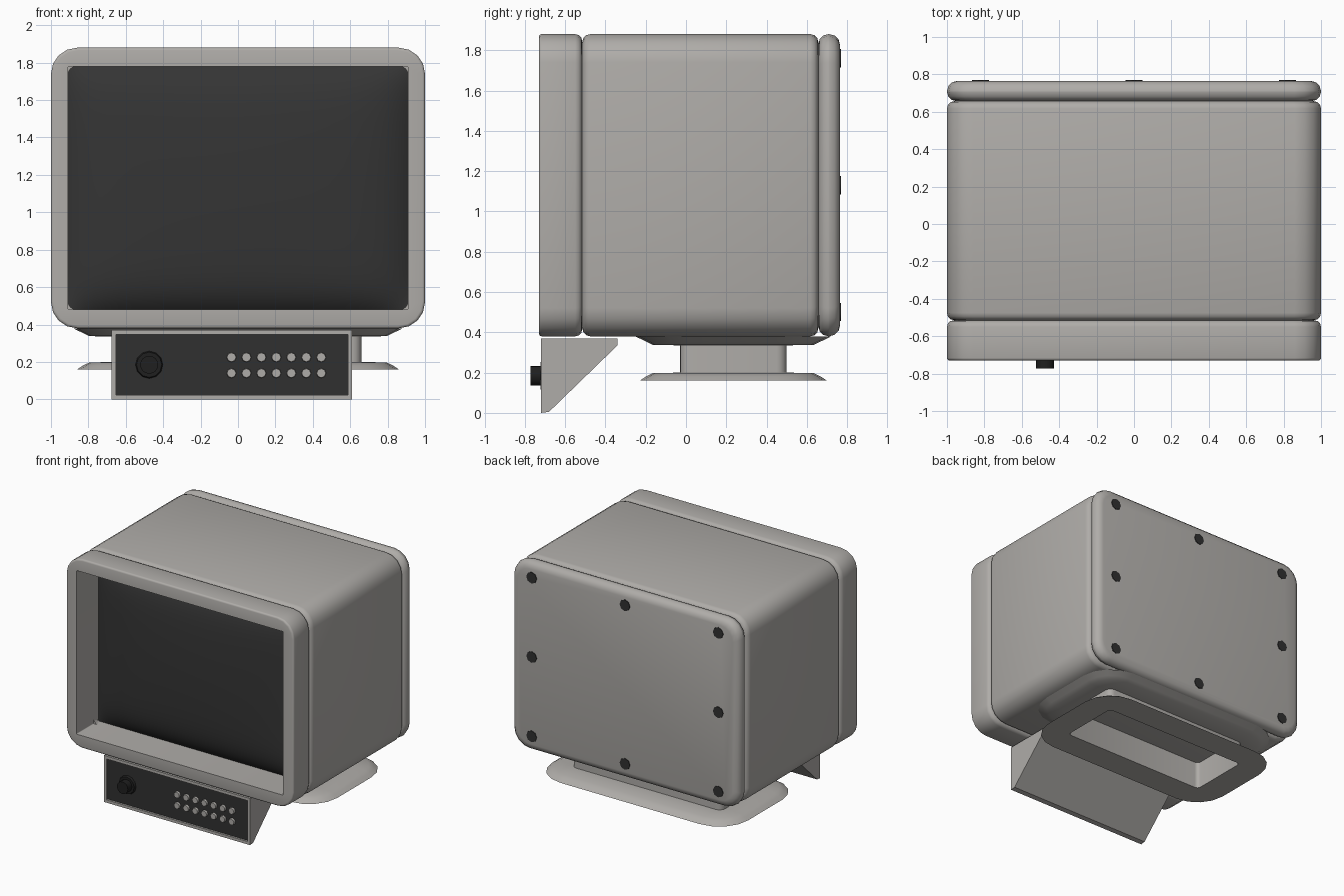
import bpy, bmesh, math
from mathutils import Matrix, Vector

if "Cube" in bpy.data.objects:
    bpy.data.objects.remove(bpy.data.objects["Cube"])


def material(name, rgb):
    m = bpy.data.materials.new(name)
    m.diffuse_color = (*rgb, 1)
    m.use_nodes = True
    m.node_tree.nodes["Principled BSDF"].inputs["Base Color"].default_value = m.diffuse_color
    return m


SHELL = material("warm grey plastic", (0.43, 0.415, 0.395))
GLASS = material("dark screen glass", (0.035, 0.035, 0.035))
PANEL = material("charcoal panel", (0.03, 0.03, 0.03))
BLACK = material("black knob", (0.014, 0.014, 0.014))


def finish(bm, name, mats, angle=40, recalc=True):
    if recalc:
        bmesh.ops.recalc_face_normals(bm, faces=bm.faces[:])
    me = bpy.data.meshes.new(name)
    bm.to_mesh(me)
    bm.free()
    for m in mats:
        me.materials.append(m)
    ob = bpy.data.objects.new(name, me)
    bpy.context.collection.objects.link(ob)
    bpy.ops.object.select_all(action='DESELECT')
    ob.select_set(True)
    bpy.context.view_layer.objects.active = ob
    bpy.ops.object.shade_smooth_by_angle(angle=math.radians(angle))
    return ob


def rounded_rect(hx, hy, r, n=4):
    pts = []
    for k, (sx, sy) in enumerate([(1, 1), (-1, 1), (-1, -1), (1, -1)]):
        for i in range(n + 1):
            a = math.pi / 2 * (k + i / n)
            pts.append((sx * (hx - r) + r * math.cos(a), sy * (hy - r) + r * math.sin(a)))
    return pts


def loft(name, loops, place, cap_start=False, cap_end=False, ring=False):
    """loops: (depth, half width, half height, corner radius)"""
    bm = bmesh.new()
    rows = [[bm.verts.new(place(u, v, d)) for u, v in rounded_rect(hx, hy, r)]
            for d, hx, hy, r in loops]
    pairs = list(zip(rows, rows[1:])) + ([(rows[-1], rows[0])] if ring else [])
    for a, b in pairs:
        n = len(a)
        for i in range(n):
            j = (i + 1) % n
            bm.faces.new((a[i], a[j], b[j], b[i]))
    if cap_start:
        bm.faces.new(rows[0])
    if cap_end:
        bm.faces.new(rows[-1])
    return finish(bm, name, [SHELL])


def case_loop(y, inset):
    return (y, 1 - inset, 0.75 - inset, 0.14 - inset * 0.6)


def arc(y, radius, toward, n=3):
    """Rounded lip ending (toward=1) or starting (toward=-1) at depth y."""
    out = []
    for i in range(n + 1):
        a = math.pi / 2 * i / n
        out.append(case_loop(y - toward * radius * (1 - math.sin(a)),
                             radius * (1 - math.cos(a))))
    return out if toward > 0 else out[::-1]


def case_place(u, v, d):
    return (u, d, 1.13 + v)


# case: bezel, main body, back cover
loft("front_bezel",
     [(-0.45, 0.908, 0.65, 0.006), (-0.73, 0.908, 0.65, 0.006)]
     + arc(-0.73, 0.014, -1) + arc(-0.515, 0.035, 1) + [(-0.515, 0.92, 0.66, 0.08)],
     case_place, ring=True)
loft("main_body", [(-0.515, 0.92, 0.66, 0.08)] + arc(-0.515, 0.04, -1) + arc(0.657, 0.04, 1),
     case_place, cap_end=True)
loft("back_cover", arc(0.657, 0.05, -1) + arc(0.765, 0.055, 1),
     case_place, cap_start=True, cap_end=True)

# bulged picture tube
bm = bmesh.new()
N = 28


def edge_spaced(i):
    return math.sin(math.pi / 2 * (2 * i / N - 1))


grid = []
for j in range(N + 1):
    v = edge_spaced(j)
    row = []
    for i in range(N + 1):
        u = edge_spaced(i)
        bulge = 0.07 * (1 - u ** 8) * (1 - v ** 8) + 0.035 * (1 - u * u) * (1 - v * v)
        row.append(bm.verts.new((0.908 * u, -0.455 - bulge, 1.13 + 0.65 * v)))
    grid.append(row)
for j in range(N):
    for i in range(N):
        bm.faces.new((grid[j][i], grid[j][i + 1], grid[j + 1][i + 1], grid[j + 1][i]))
finish(bm, "screen", [GLASS], 60, recalc=False)


# hollow swivel stand with mirrored flanges
def stand_loop(z, out):
    return (z, 0.66 + out, 0.265 + out, 0.05 + max(out, -0.03))


loft("swivel_stand",
     [stand_loop(0.16, -0.02), stand_loop(0.16, 0.2), stand_loop(0.18, 0.17),
      stand_loop(0.197, 0.135), stand_loop(0.2, 0.0), stand_loop(0.335, 0.0),
      stand_loop(0.338, 0.135), stand_loop(0.355, 0.17), stand_loop(0.379, 0.22),
      stand_loop(0.379, -0.02)],
     lambda u, v, d: (u, 0.235 + v, d), ring=True)

# wedge control box with inset panel
bm = bmesh.new()
side = [(-0.72, 0.0), (-0.72, 0.37), (-0.34, 0.37), (-0.34, 0.335), (-0.68, 0.005)]
face = bm.faces.new([bm.verts.new((-0.675, y, z)) for y, z in side])
res = bmesh.ops.extrude_face_region(bm, geom=[face])
bmesh.ops.translate(bm, vec=(1.285, 0, 0),
                    verts=[g for g in res["geom"] if isinstance(g, bmesh.types.BMVert)])
bmesh.ops.recalc_face_normals(bm, faces=bm.faces[:])
front = next(f for f in bm.faces if f.normal.y < -0.99)
bmesh.ops.inset_individual(bm, faces=[front], thickness=0.032)
front.material_index = 1
res = bmesh.ops.inset_individual(bm, faces=[front], thickness=0.0005)
for f in res["faces"]:
    f.material_index = 0
for v in front.verts:
    v.co.y += 0.015
finish(bm, "control_box", [SHELL, PANEL], 30)


def disc(name, spots, radius, y0, y1, mat, sides, tip=1.0):
    """Short cylinders along y, all in one object."""
    bm = bmesh.new()
    for x, z in spots:
        m = Matrix.Translation(Vector((x, (y0 + y1) / 2, z))) @ Matrix.Rotation(math.pi / 2, 4, 'X')
        bmesh.ops.create_cone(bm, cap_ends=True, segments=sides, radius1=radius,
                              radius2=radius * tip, depth=abs(y1 - y0), matrix=m)
    return finish(bm, name, [mat], 50)


# knob, buttons and back screws
disc("knob_collar", [(-0.475, 0.185)], 0.075, -0.70, -0.722, BLACK, 12, 0.9)
disc("knob", [(-0.475, 0.185)], 0.048, -0.71, -0.773, BLACK, 16)
disc("buttons", [(-0.035 + 0.08 * i, z) for i in range(7) for z in (0.14, 0.225)],
     0.027, -0.70, -0.722, SHELL, 8, 0.9)
disc("back_screws",
     [(x, z) for x in (-0.82, 0, 0.82) for z in (0.5, 1.13, 1.76) if (x, z) != (0, 1.13)],
     0.045, 0.77, 0.755, PANEL, 8)
